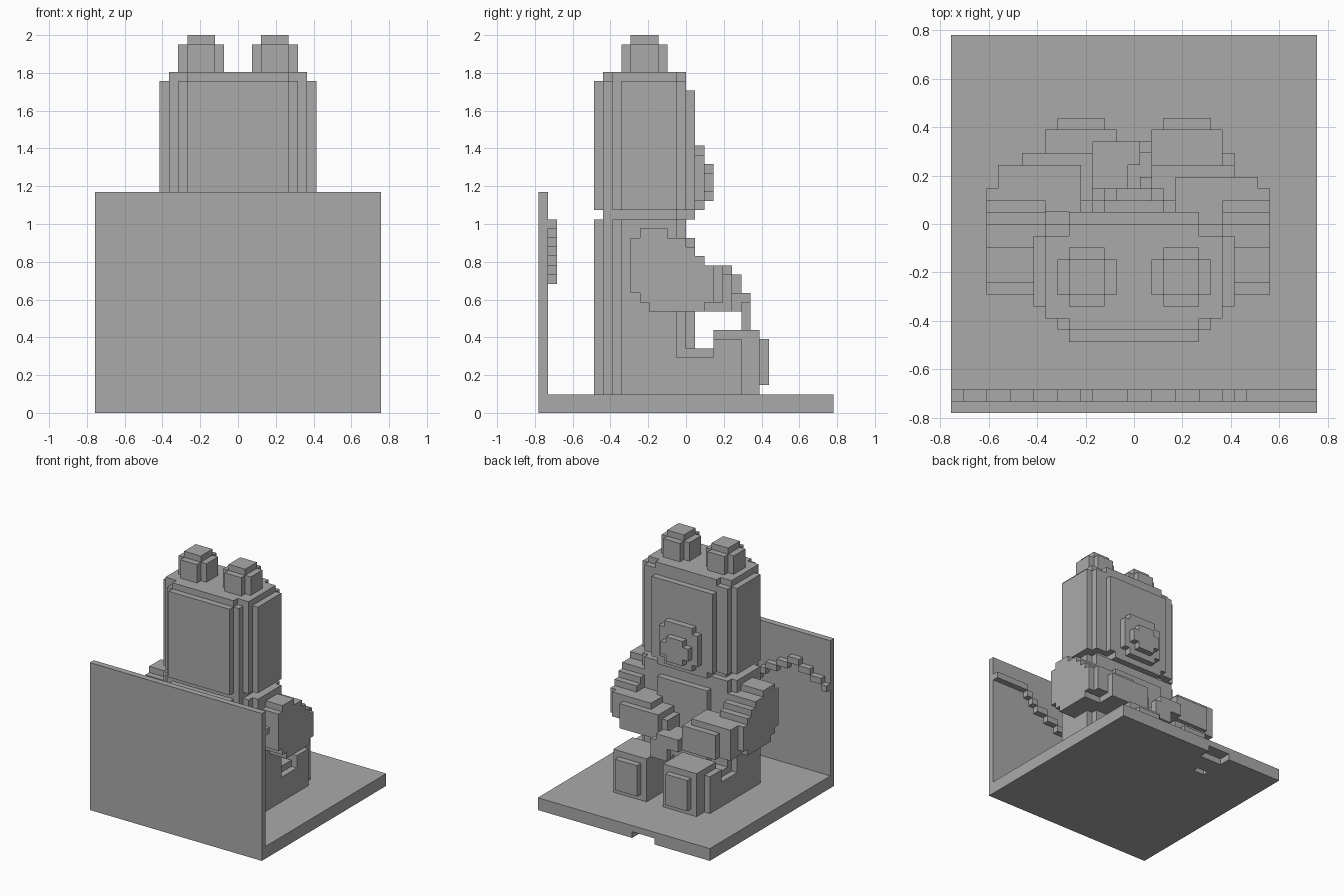
import bpy
import bmesh
import math
from mathutils import Vector

U = 2 / 41  # size of one block

cube = bpy.data.objects.get("Cube")
if cube:
    bpy.data.objects.remove(cube, do_unlink=True)

grey = bpy.data.materials.new("plain_grey")
grey.use_nodes = True
colour = (0.4, 0.4, 0.4, 1)
grey.diffuse_color = colour
grey.node_tree.nodes["Principled BSDF"].inputs["Base Color"].default_value = colour


def box(x, y, z):
    """Blocks of a cuboid; x is an inclusive pair, y and z are start and end."""
    return {(i, j, k) for i in range(x[0], x[1] + 1)
            for j in range(*y) for k in range(*z)}


def both(blocks):
    return blocks | {(-i, j, k) for i, j, k in blocks}


def build(name, blocks):
    """Make one object from the outer faces of a set of blocks."""
    bm = bmesh.new()
    verts = {}
    for cell in blocks:
        for axis in range(3):
            for side in (-1, 1):
                near = list(cell)
                near[axis] += side
                if tuple(near) in blocks:
                    continue
                ring = []
                for a, b in ((-1, -1), (1, -1), (1, 1), (-1, 1)):
                    off = [0, 0, 0]
                    off[axis] = side
                    off[(axis + 1) % 3] = a * side
                    off[(axis + 2) % 3] = b
                    p = (2 * cell[0] + off[0], 2 * cell[1] + 1 + off[1],
                         2 * cell[2] + 1 + off[2])
                    if p not in verts:
                        verts[p] = bm.verts.new(Vector(p) * U / 2)
                    ring.append(verts[p])
                bm.faces.new(ring)
    bmesh.ops.dissolve_limit(bm, angle_limit=math.radians(1),
                             verts=bm.verts, edges=bm.edges)
    mesh = bpy.data.meshes.new(name)
    bm.to_mesh(mesh)
    bm.free()
    mesh.materials.append(grey)
    obj = bpy.data.objects.new(name, mesh)
    bpy.context.collection.objects.link(obj)


def rounded(z):
    """Upright column with stepped corners, shared by head and torso."""
    steps = ((5, -10, 1), (6, -9, 0), (7, -8, 0), (8, -7, -1))
    return set().union(*(box((-h, h), (a, b), z) for h, a, b in steps))


# Floor slab with a small recess underneath, and the front wall
floor = box((-15, 15), (-16, 16), (0, 2))
floor -= box((-5, -2), (14, 16), (0, 1)) | box((-5, -4), (10, 11), (0, 1))
build("floor", floor)
build("front_wall", box((-15, 15), (-16, -15), (2, 24)))

# Wavy ledge on the inside of the wall
widths = (1, 2, 2, 2, 2, 2, 1, 3, 2, 2, 2, 2, 1, 1, 6)
ledge, x = set(), -15
for n, w in enumerate(widths):
    level = 16 + n if n < 4 else 14 + abs(n - 8)
    ledge |= box((x, x + w - 1), (-15, -14), (level, level + 1))
    x += w
build("wall_ledge", ledge)

# Torso and neck
build("torso", {c for c in rounded((2, 21)) if c[1] < 0}
      | box((-4, 4), (0, 1), (4, 19)))
build("neck", box((-6, 6), (-9, -1), (21, 22)))

# Head, with a smaller top layer, raised face, muzzle and nose
head = {c for c in rounded((22, 36)) if c[1] < 0 or c[2] < 35}
head |= box((-7, 7), (-8, -1), (36, 37)) | box((-5, 5), (-9, 0), (36, 37))
head |= box((-4, 4), (-3, 1), (21, 22))
build("head", head)
build("muzzle", box((-3, 3), (1, 2), (23, 28)) | box((-2, 2), (1, 2), (22, 29)))
build("nose", box((-2, 2), (2, 3), (24, 26)) | box((-1, 1), (2, 3), (23, 27)))

# Ears
ear = box((2, 6), (-6, -3), (37, 40)) | box((3, 5), (-7, -2), (37, 40))
ear |= box((3, 5), (-6, -3), (40, 41))
build("ears", both(ear))


# Upper arms step down towards the front
def upper_arm(inner, outer):
    steps = ((-6, -5, 13, 19), (-5, -4, 12, 20), (-4, -2, 11, 20),
             (-2, 0, 11, 19), (0, 1, 11, 18), (1, 2, 11, 17), (2, 3, 12, 16))
    arm = set().union(*(box((inner, outer), (a, b), (c, d))
                        for a, b, c, d in steps))
    return arm | box((inner, outer - 1), (3, 4), (12, 16))


left_arm = upper_arm(8, 11)
left_arm |= box((4, 8), (-1, 4), (11, 16)) | box((2, 8), (1, 5), (11, 15))
left_arm |= box((1, 4), (0, 4), (11, 14))
build("left_arm", left_arm)

right_arm = {(-i, j, k) for i, j, k in upper_arm(8, 12)}
right_arm |= box((-11, -5), (1, 5), (11, 16)) | box((-9, -4), (2, 6), (11, 15))
right_arm |= box((-7, -1), (3, 6), (11, 13)) | box((-3, 0), (5, 7), (11, 13))
right_arm |= box((-1, 1), (6, 7), (9, 12))
build("right_arm", right_arm)

# Legs with a dip between hip and foot
leg = box((2, 8), (-7, 3), (4, 6)) | box((2, 8), (-5, 6), (2, 6))
leg |= box((2, 8), (-7, -1), (6, 11)) | box((2, 7), (-1, 3), (6, 7))
build("legs", both(leg))

# Upturned feet
foot = box((2, 7), (3, 8), (2, 9)) | box((3, 6), (8, 9), (3, 8))
foot |= box((8, 8), (3, 6), (3, 8))
build("feet", both(foot))
